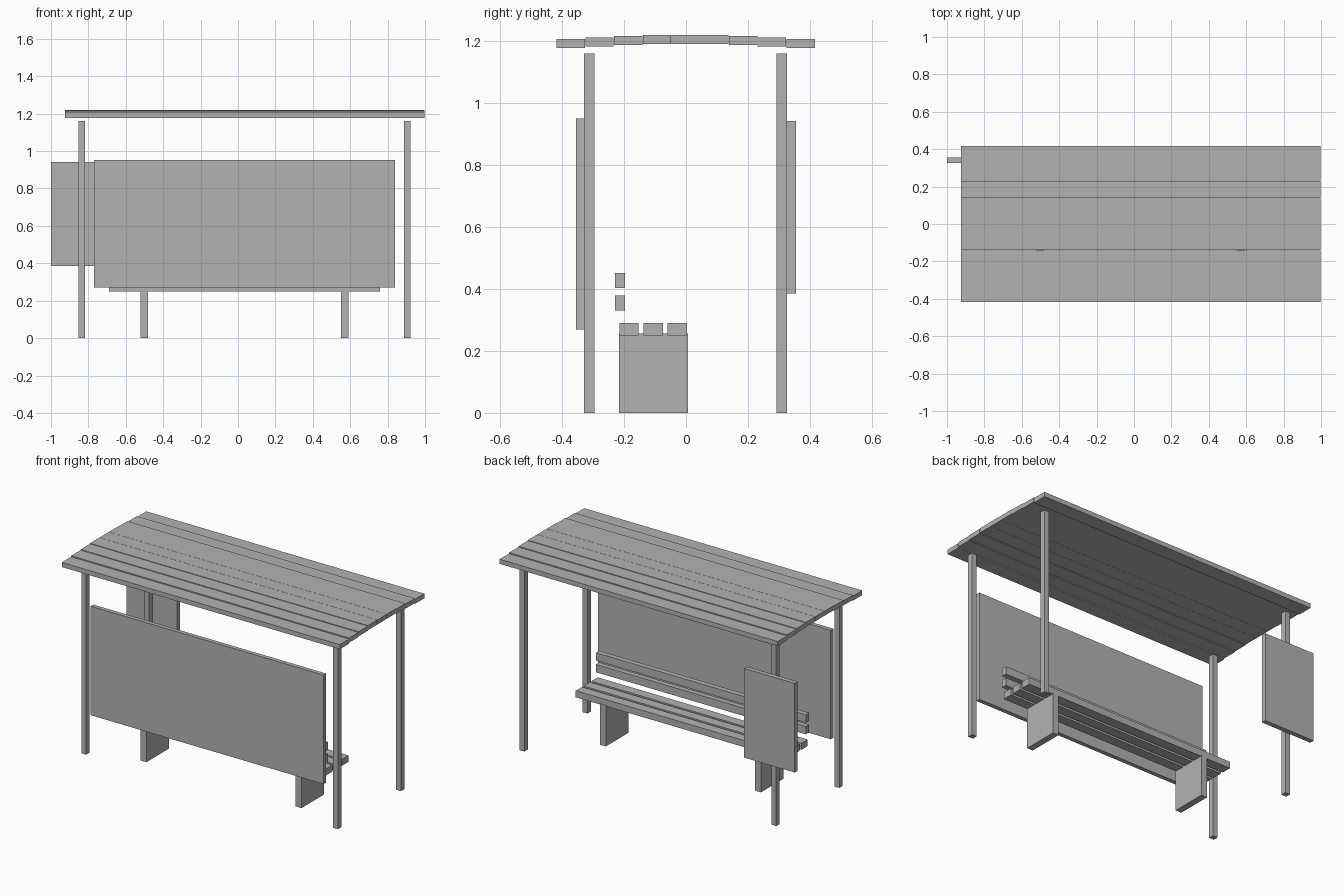
import bpy

if "Cube" in bpy.data.objects:
    bpy.data.objects.remove(bpy.data.objects["Cube"])

grey = bpy.data.materials.new("plain_grey")
grey.diffuse_color = (0.45, 0.45, 0.45, 1)
grey.use_nodes = True
grey.node_tree.nodes["Principled BSDF"].inputs["Base Color"].default_value = grey.diffuse_color


def box(name, x, y, z):
    """Add a box from its (low, high) range on each axis."""
    bpy.ops.mesh.primitive_cube_add(size=1, location=[sum(r) / 2 for r in (x, y, z)])
    ob = bpy.context.object
    ob.name = name
    ob.scale = [r[1] - r[0] for r in (x, y, z)]
    bpy.ops.object.transform_apply(location=False, rotation=False, scale=True)
    ob.data.materials.append(grey)
    return ob


# Four corner posts
for x_name, x in (("left", (-0.852, -0.819)), ("right", (0.888, 0.921))):
    for y_name, y in (("front", (-0.329, -0.296)), ("back", (0.293, 0.326))):
        box(f"{y_name}_{x_name}_post", x, y, (0, 1.16))

# Wall panels fixed outside the posts
box("front_panel", (-0.77, 0.84), (-0.355, -0.329), (0.27, 0.951))
box("back_panel", (-1.0, -0.65), (0.326, 0.355), (0.385, 0.942))

# Roof planks, stepping down gently from the middle
roof_tops = (1.22, 1.22, 1.217, 1.213, 1.207)
for i in range(-4, 5):
    y = i * 0.0928 - 0.001
    top = roof_tops[abs(i)]
    box("roof_plank", (-0.925, 0.996), (y - 0.0458, y + 0.0458), (top - 0.029, top))

# Bench: seat slats, backrest slats and slab legs
bench_x = (-0.69, 0.76)
for y in (-0.184, -0.106, -0.028):
    box("seat_slat", bench_x, (y - 0.031, y + 0.031), (0.25, 0.291))
for z in (0.33, 0.403):
    box("backrest_slat", bench_x, (-0.229, -0.197), (z, z + 0.049))
for x in (-0.502, 0.57):
    box("bench_leg", (x - 0.02, x + 0.02), (-0.216, 0.006), (0, 0.256))
